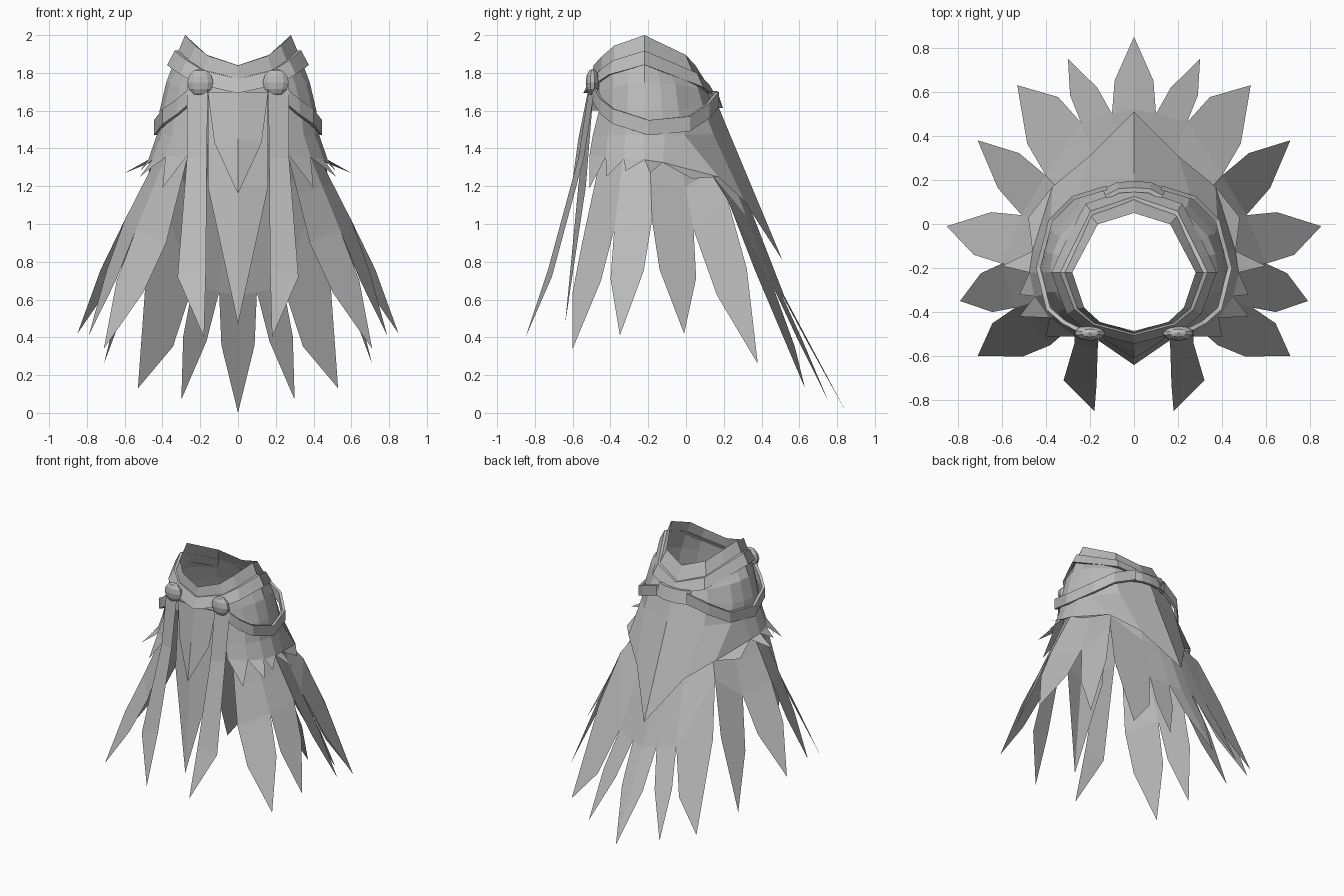
import bpy, bmesh, math
from mathutils import Vector

if "Cube" in bpy.data.objects:
    bpy.data.objects.remove(bpy.data.objects["Cube"])

AXIS = Vector((0, -.22, 0))   # vertical line through the neck opening
ANGLES = (0, 36, 62, 76, 90, 108, 126, 146, 180)   # back, side, front

grey = bpy.data.materials.new("plain grey cloth")
grey.use_nodes = True
COLOUR = (.5, .5, .5, 1)
grey.diffuse_color = COLOUR
grey.node_tree.nodes["Principled BSDF"].inputs["Base Color"].default_value = COLOUR


def finish(name, bm, closed=False):
    """Turn the left half into an object mirrored across x."""
    bmesh.ops.remove_doubles(bm, verts=bm.verts, dist=.0005)
    bm.normal_update()
    if closed:
        bmesh.ops.recalc_face_normals(bm, faces=bm.faces)
    else:
        for face in bm.faces:
            outward = face.calc_center_median() - AXIS
            outward.z = .1
            if face.normal.dot(outward) < 0:
                face.normal_flip()
    mesh = bpy.data.meshes.new(name)
    bm.to_mesh(mesh)
    bm.free()
    mesh.materials.append(grey)
    obj = bpy.data.objects.new(name, mesh)
    bpy.context.collection.objects.link(obj)
    mirror = obj.modifiers.new("mirror", "MIRROR")
    mirror.use_mirror_merge = True
    return obj


def add_sheet(bm, rows):
    """Skin a grid of points; repeated points collapse into tips."""
    grid = [[bm.verts.new(point) for point in row] for row in rows]
    for upper, lower in zip(grid, grid[1:]):
        for i in range(len(upper) - 1):
            bm.faces.new((upper[i], upper[i + 1], lower[i + 1], lower[i]))


def sheet(name, rows):
    bm = bmesh.new()
    add_sheet(bm, rows)
    return finish(name, bm)


def ring(side, back, front, z_side, z_back, z_front, coarse=False):
    """Half ring of points from the back, past the side, to the front."""
    points = []
    for angle in map(math.radians, ANGLES):
        c = math.cos(angle)
        reach, z_end = (back, z_back) if c > 0 else (front, z_front)
        points.append(Vector((side * math.sin(angle), AXIS.y + reach * c,
                              z_side + (z_end - z_side) * c * c)))
    if coarse:   # straight runs beside the side corner
        points[2] = points[1].lerp(points[4], .5)
        points[3] = points[1].lerp(points[4], .75)
        points[5] = points[4].lerp(points[6], .5)
    return points


def strap(name, path, height, thickness, lean=0):
    """Sweep a rectangular section along a path round the body."""
    bm = bmesh.new()
    rows = []
    for point in map(Vector, path):
        out = point - AXIS
        out.z = 0
        out.normalize()
        up = Vector((0, 0, height / 2)) - out * lean
        step = out * thickness
        corners = [point + up, point + up + step, point - up + step, point - up]
        rows.append(corners + corners[:1])
    add_sheet(bm, rows)
    return finish(name, bm, closed=True)


# Collar and rounded shoulders
shoulder_edge = ring(.415, .38, .29, 1.6, 1.65, 1.6)
sheet("collar_and_shoulders", [
    ring(.28, .27, .27, 2, 1.84, 1.84, coarse=True),
    ring(.335, .32, .28, 1.87, 1.76, 1.75, coarse=True),
    ring(.38, .35, .285, 1.75, 1.7, 1.68),
    shoulder_edge])

# Mantle, open at the front, drawn to a long point behind
OPEN = -1   # the mantle stops short of the last ring point
hem = ring(.475, .4, .35, 1.34, 1.1, 1.38)[:OPEN]
hem[:3] = map(Vector, [(0, .51, .81), (.2, .31, 1.12), (.37, .17, 1.25)])
sheet("mantle", [shoulder_edge[:OPEN],
                 ring(.43, .45, .33, 1.47, 1.48, 1.47)[:OPEN], hem])

# Ragged fringe along the sides of the mantle
bm = bmesh.new()
fringe = [(.48, .03, 1.24), (.6, -.19, 1.27), (.52, -.32, 1.28),
          (.52, -.42, 1.25), (.4, -.51, 1.19)]
for i, tip in enumerate(fringe, 2):
    bm.faces.new([bm.verts.new(p) for p in (hem[i], hem[i + 1], tip)])
finish("mantle_fringe", bm)

# Under skirt: notches between feathers, and one feather tip after each notch
notches = [(0, .52, .62), (.1, .5, .64), (.24, .46, .67), (.4, .22, 1.13),
           (.51, .04, .97), (.6, -.18, 1.02), (.54, -.38, .97), (.38, -.55, .9)]
tips = [(0, .85, 0), (.3, .75, .07), (.53, .63, .13), (.71, .38, .26),
        (.85, -.01, .42), (.79, -.35, .41), (.71, -.6, .34)]
notches = [Vector(n) for n in notches]
waist = []
for n in notches:
    # the back is tucked further in, under the mantle
    top = AXIS.lerp(n, .58 if n.y > .1 else .66)
    top.z = 1.42
    waist.append(top)
middle = [a.lerp(b, .5) for a, b in zip(waist, notches)]
sheet("under_skirt", [waist, middle, notches])

# Feathers hanging from the skirt
bm = bmesh.new()
for i, tip in enumerate(map(Vector, tips)):
    a, b = notches[i], notches[i + 1]
    root = a if i == 0 else (a + b) / 2
    shift = (tip - root) * .45
    spread = .88
    mid_a = root + (a - root) * spread + shift
    mid_b = root + (b - root) * spread + shift
    add_sheet(bm, [(a, b), (mid_a, mid_b), (tip, tip)])
finish("skirt_feathers", bm)

# Long front panel with a shorter pointed layer over it
panel_tip = (0, -.64, .47)
sheet("front_panel", [
    [(0, -.51, 1.7), (.16, -.49, 1.7)],
    [(0, -.57, 1.2), (.16, -.53, 1.2)],
    [panel_tip, panel_tip]])
bib_tip = (0, -.61, 1.16)
sheet("front_bib", [
    [(0, -.52, 1.7), (.16, -.5, 1.7)],
    [(0, -.57, 1.45), (.125, -.53, 1.43)],
    [bib_tip, bib_tip]])

# Two hanging streamers beside the panel
streamer_tip = (.18, -.85, .4)
sheet("front_streamers", [
    [(.16, -.51, 1.74), (.27, -.48, 1.74)],
    [(.165, -.57, 1.35), (.27, -.54, 1.35)],
    [(.17, -.73, .76), (.32, -.71, .72)],
    [streamer_tip, streamer_tip]])

# Straps round the neck and under each shoulder
neck_line = ring(.335, .345, .285, 1.88, 1.7, 1.73, coarse=True)
strap("neck_strap", neck_line, .075, .02, .02)
strap("shoulder_straps", [
    (.23, -.48, 1.69), (.31, -.44, 1.62), (.38, -.38, 1.57), (.425, -.2, 1.51),
    (.37, .01, 1.53), (.27, .11, 1.6), (.12, .155, 1.66)], .08, .02)

# Back plate joining the straps
strap("back_plate", [(0, .16, 1.66), (.07, .155, 1.66), (.13, .125, 1.66)],
      .09, .02, .015)

# Flattened round clasps on the chest
bm = bmesh.new()
bmesh.ops.create_uvsphere(bm, u_segments=10, v_segments=6, radius=.072)
bmesh.ops.scale(bm, vec=(1, .5, 1), verts=bm.verts)
bmesh.ops.translate(bm, vec=(.2, -.495, 1.75), verts=bm.verts)
finish("chest_clasps", bm, closed=True)
